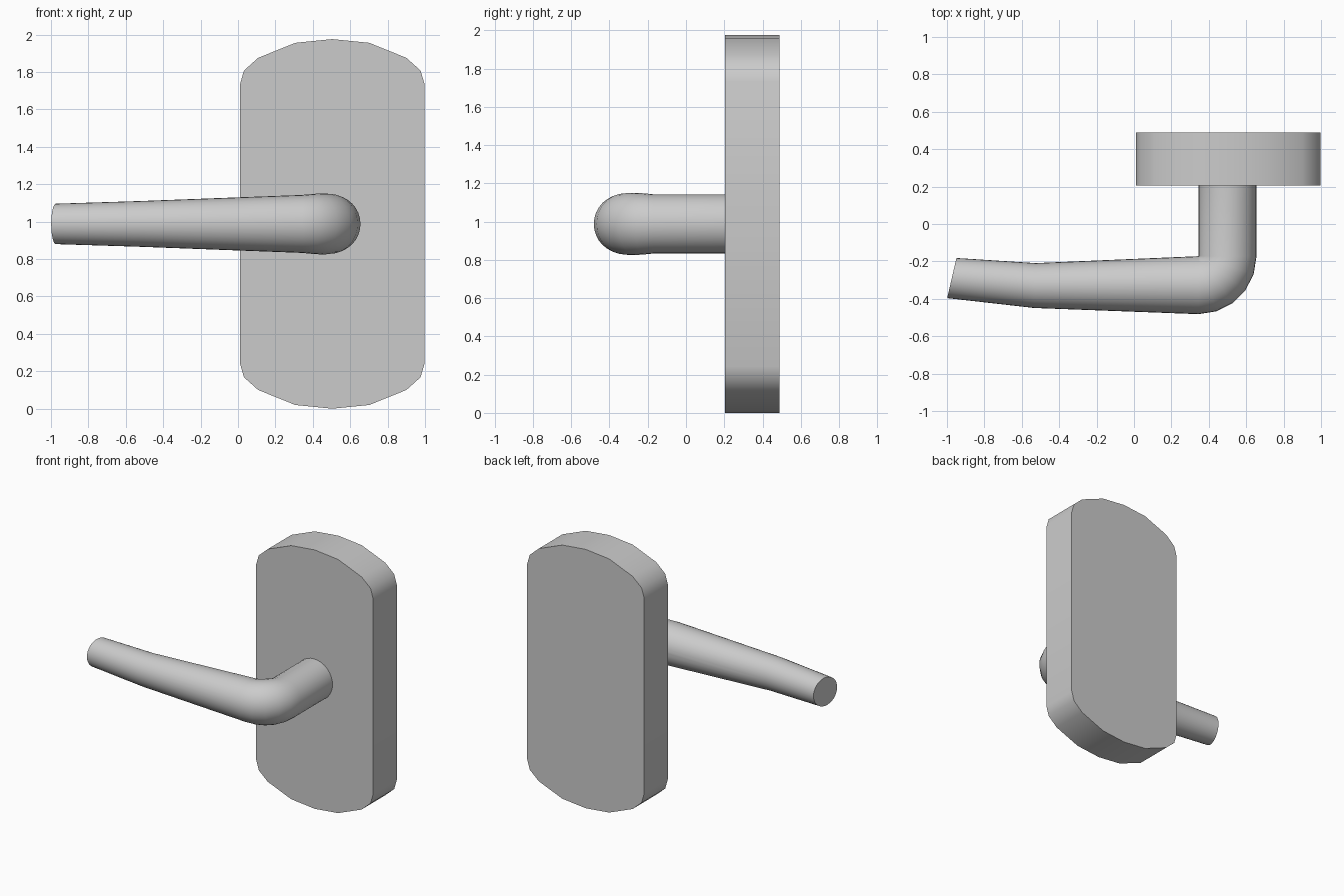
import bpy, bmesh, math
from mathutils import Vector

if "Cube" in bpy.data.objects:
    bpy.data.objects.remove(bpy.data.objects["Cube"])

ZC = 0.988   # mid height of plate and handle


def finish(name, bm, angle):
    bmesh.ops.recalc_face_normals(bm, faces=bm.faces)
    me = bpy.data.meshes.new(name)
    bm.to_mesh(me)
    bm.free()
    ob = bpy.data.objects.new(name, me)
    bpy.context.collection.objects.link(ob)
    bpy.ops.object.select_all(action='DESELECT')
    ob.select_set(True)
    bpy.context.view_layer.objects.active = ob
    bpy.ops.object.shade_smooth_by_angle(angle=math.radians(angle))
    return ob


# Back plate: one quarter of the outline mirrored, then extruded
quarter = [(0.494, 0.745), (0.472, 0.820), (0.396, 0.888), (0.198, 0.968)]
half = quarter + [(0, 0.988)] + [(-x, z) for x, z in reversed(quarter)]
outline = half + [(-x, -z) for x, z in half]
bm = bmesh.new()
face = bm.faces.new([bm.verts.new((0.504 + x, 0.205, ZC + z)) for x, z in outline])
ext = bmesh.ops.extrude_face_region(bm, geom=[face])
bmesh.ops.translate(bm, vec=(0, 0.285, 0),
                    verts=[v for v in ext['geom'] if isinstance(v, bmesh.types.BMVert)])
finish("back_plate", bm, 45)

# Lever handle: rings (centre x, centre y, in-plane axis angle, radius, height radius)
R, px, py = 0.155, 0.345, -0.172
rings = [(px + R, 0.206, 0, R, R)]
for i in range(6):
    a = -math.pi / 2 * i / 5
    rings.append((px + R * math.cos(a), py + R * math.sin(a), a, R,
                  R + 0.008 * math.sin(-2 * a)))
rings += [(-0.53, -0.329, math.radians(-92), 0.120, 0.122),
          (-0.974, -0.289, math.radians(-103), 0.110, 0.108)]

SEG = 32
bm = bmesh.new()
loops = []
for x, y, a, r, h in rings:
    axis = Vector((math.cos(a), math.sin(a), 0))
    loops.append([bm.verts.new(Vector((x, y, ZC)) + axis * r * math.cos(t)
                               + Vector((0, 0, h * math.sin(t))))
                  for t in (2 * math.pi * k / SEG for k in range(SEG))])
for a, b in zip(loops, loops[1:]):
    for k in range(SEG):
        n = (k + 1) % SEG
        bm.faces.new((a[k], a[n], b[n], b[k]))
bm.faces.new(loops[0])
bm.faces.new(loops[-1])
# The elbow rings meet in one point at the inner corner
bmesh.ops.remove_doubles(bm, verts=bm.verts, dist=0.0005)
finish("lever_handle", bm, 45)
